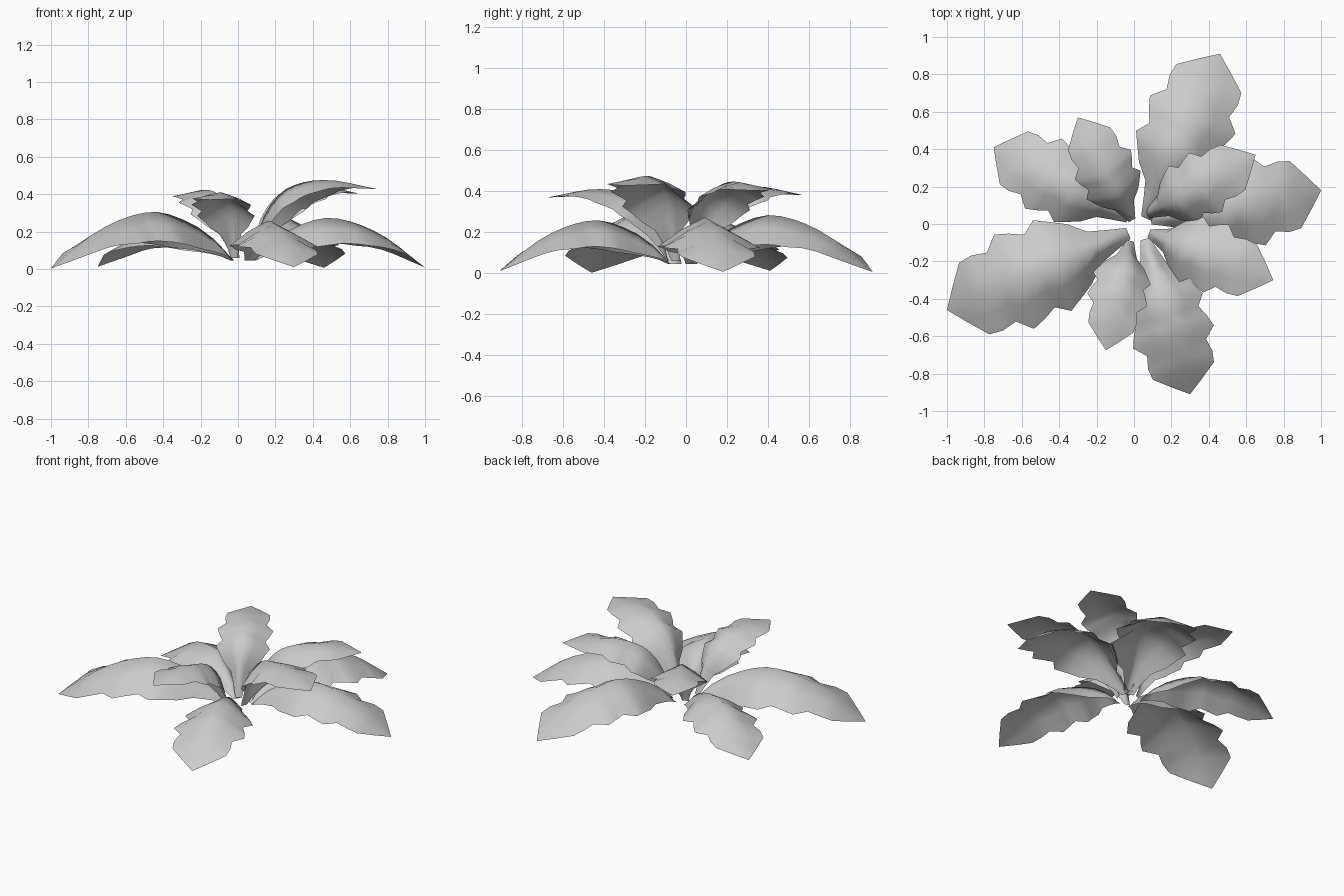
import bpy, bmesh, math
from mathutils import Vector

if "Cube" in bpy.data.objects:
    bpy.data.objects.remove(bpy.data.objects["Cube"])

leaf_mat = bpy.data.materials.new("leaf grey")
leaf_mat.diffuse_color = (0.6, 0.6, 0.6, 1)
leaf_mat.use_nodes = True
leaf_mat.node_tree.nodes["Principled BSDF"].inputs["Base Color"].default_value = leaf_mat.diffuse_color

# Half outline of a leaf: (position along the midrib, half width), with jagged edges
OUTLINE = [(0, .03), (.05, .045), (.10, .06), (.19, .09), (.27, .165), (.345, .208), (.42, .25),
           (.49, .2), (.56, .235), (.63, .26), (.70, .19), (.78, .207), (.85, .197),
           (.93, .095), (1, 0)]

# How far the leaf edges hang below the midrib, by position along the leaf
SAG = [(0, .0), (.1, .07), (.2, .12), (.3, .15), (.42, .155), (.62, .12),
       (.75, .075), (.86, .035), (1, 0)]

# Midrib curves: (position, distance outward, height), as fractions of leaf length
LOW_RIB = [(0, 0, 0), (.09, .09, .1), (.24, .24, .195), (.45, .45, .247),
           (.73, .73, .157), (1, 1, -.04)]
HIGH_RIB = [(0, 0, 0), (.09, .035, .17), (.24, .12, .37), (.45, .29, .53),
            (.73, .6, .585), (1, 1, .517)]


def rib_point(rib, t):
    """Smooth curve through the midrib points."""
    i = 0
    while i < len(rib) - 2 and t > rib[i + 1][0]:
        i += 1

    def slope(j):
        a, b = rib[max(j - 1, 0)], rib[min(j + 1, len(rib) - 1)]
        return (Vector(b[1:]) - Vector(a[1:])) / (b[0] - a[0])

    p, q = Vector(rib[i][1:]), Vector(rib[i + 1][1:])
    d = rib[i + 1][0] - rib[i][0]
    u = (t - rib[i][0]) / d
    return ((2*u**3 - 3*u**2 + 1) * p + (u**3 - 2*u**2 + u) * d * slope(i)
            + (3*u**2 - 2*u**3) * q + (u**3 - u**2) * d * slope(i + 1))


def sag_at(t):
    for (a, p), (b, q) in zip(SAG, SAG[1:]):
        if t <= b:
            return p + (q - p) * (t - a) / (b - a)
    return 0


def make_leaf(name, base, tip, rib, base_z, scale, pitch):
    out = Vector((tip[0] - base[0], tip[1] - base[1], 0))
    length = out.length
    out.normalize()
    up = Vector((0, 0, 1))
    side = Vector((-out.y, out.x, 0))
    # the edges hang along a direction that tilts with the leaf
    down = out * math.sin(pitch) - up * math.cos(pitch)
    origin = Vector((base[0], base[1], base_z))
    bm = bmesh.new()
    rows = []
    for t, half in OUTLINE:
        p = rib_point(rib, t)
        centre = origin + (out * p.x + up * p.y) * length
        w = half * length * scale
        sag = sag_at(t) * length * scale
        rows.append([bm.verts.new(centre + side * f * w + down * sag * abs(f) ** 1.25)
                     for f in (-1, -.5, 0, .5, 1)])
    for a, b in zip(rows, rows[1:]):
        for k in range(4):
            bm.faces.new((a[k], b[k], b[k + 1], a[k + 1]))
    # close the pointed tip
    bmesh.ops.remove_doubles(bm, verts=rows[-1], dist=1e-5)
    bm.normal_update()
    if sum(f.normal.z for f in bm.faces) < 0:
        bmesh.ops.reverse_faces(bm, faces=bm.faces[:])
    for f in bm.faces:
        f.smooth = True
    mesh = bpy.data.meshes.new(name)
    bm.to_mesh(mesh)
    bm.free()
    mesh.materials.append(leaf_mat)
    bpy.context.collection.objects.link(bpy.data.objects.new(name, mesh))


# Lower tier: long leaves arching down to the ground
LOWER = [((.065, .03), (.46, .91)), ((-.03, -.05), (-1, -.46)), ((.09, .025), (1, .18)),
         ((.06, -.08), (.30, -.91)), ((-.03, .03), (-.75, .41))]
for n, (base, tip) in enumerate(LOWER):
    make_leaf(f"lower_leaf_{n + 1}", base, tip, LOW_RIB, .045, 1.0, 0)

# Upper tier: shorter leaves that rise steeply, then level out
UPPER = [((.07, .05), (.65, .37)), ((.08, -.05), (.745, -.30)),
         ((-.01, .02), (-.30, .57)), ((-.02, -.09), (-.15, -.675))]
for n, (base, tip) in enumerate(UPPER):
    make_leaf(f"upper_leaf_{n + 1}", base, tip, HIGH_RIB, .06, 1.05, math.radians(30))
